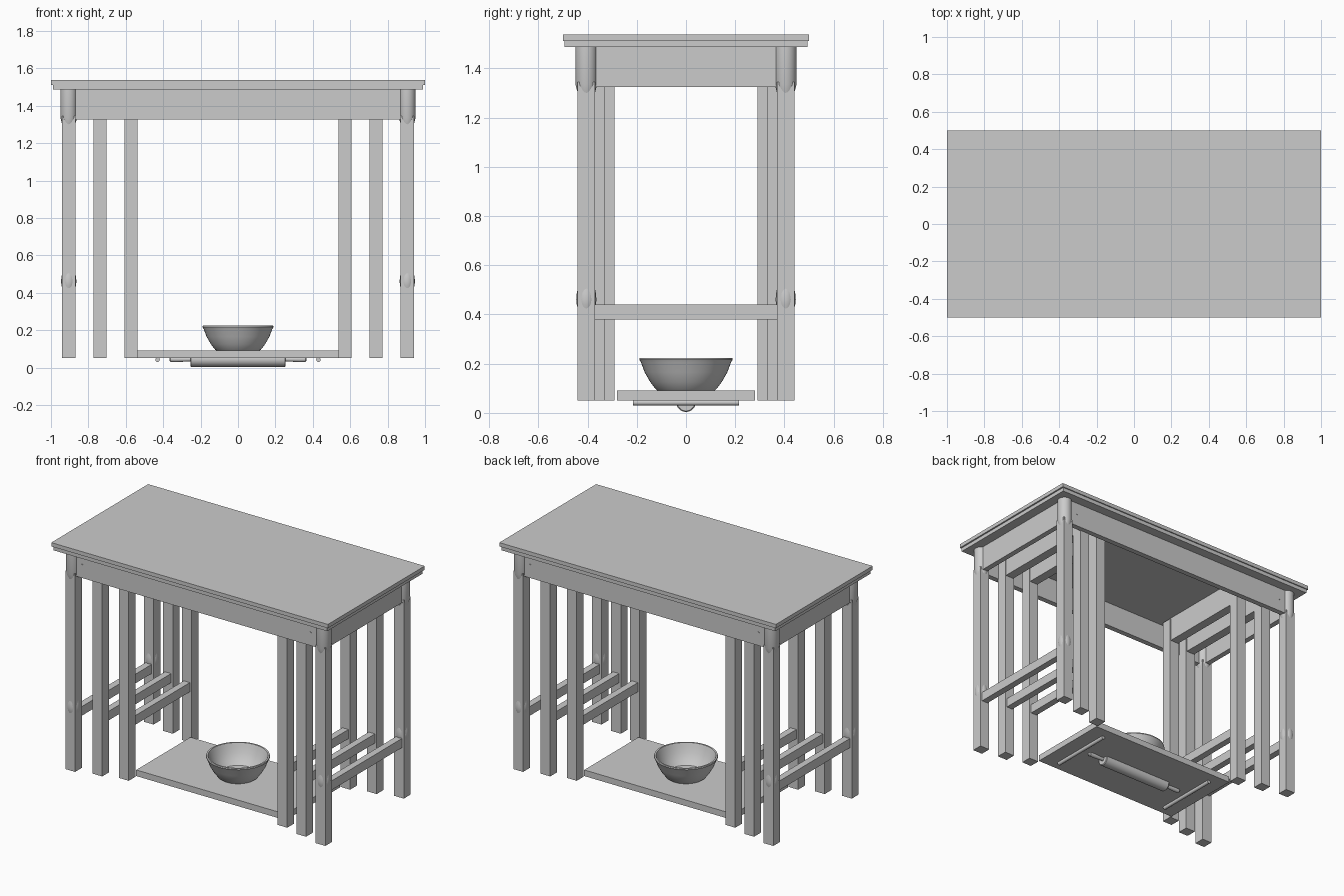
import bpy, math

if "Cube" in bpy.data.objects:
    bpy.data.objects.remove(bpy.data.objects["Cube"])

def box(name, x0, x1, y0, y1, z0, z1):
    bpy.ops.mesh.primitive_cube_add(size=1, location=((x0+x1)/2, (y0+y1)/2, (z0+z1)/2))
    o = bpy.context.object
    o.name = name
    o.scale = (x1-x0, y1-y0, z1-z0)
    bpy.ops.object.transform_apply(location=False, rotation=False, scale=True)
    return o

def lathe(name, profile, loc, rot=(0, 0, 0), n=32):
    """Revolve (radius, height) points round the local z axis."""
    verts = [(r*math.cos(2*math.pi*i/n), r*math.sin(2*math.pi*i/n), h)
             for r, h in profile for i in range(n)]
    faces = [(k*n+i, k*n+(i+1) % n, (k+1)*n+(i+1) % n, (k+1)*n+i)
             for k in range(len(profile)-1) for i in range(n)]
    last = (len(profile)-1)*n
    faces += [tuple(reversed(range(n))), tuple(range(last, last+n))]
    me = bpy.data.meshes.new(name)
    me.from_pydata(verts, [], faces)
    o = bpy.data.objects.new(name, me)
    bpy.context.collection.objects.link(o)
    o.location, o.rotation_euler = loc, rot
    bpy.ops.object.select_all(action='DESELECT')
    o.select_set(True)
    bpy.context.view_layer.objects.active = o
    bpy.ops.object.shade_smooth_by_angle(angle=math.radians(35))
    return o

# Table top in two layers
box("tabletop", -1, 1, -.5, .5, 1.512, 1.537)
box("tabletop_underlayer", -.99, .99, -.493, .493, 1.487, 1.512)

# Aprons with dowel pegs
for s, side in ((-1, "front"), (1, "back")):
    ya, yb = sorted((s*.43, s*.395))
    box(side+"_apron", -.89, .89, ya, yb, 1.325, 1.487)
    for x in (-.825, .825):
        lathe("apron_peg", [(.006, -.002), (.006, .002)], (x, s*.431, 1.41),
              (math.pi/2, 0, 0), 12)
for s, side in ((-1, "left"), (1, "right")):
    xa, xb = sorted((s*.925, s*.89))
    box(side+"_apron", xa, xb, -.40, .40, 1.325, 1.487)

# Three nested leg frames on each side: (x centre, y centre)
H = .035
for k, (lx, ly) in enumerate(((.905, .405), (.737, .365), (.573, .325))):
    kind = ("outer", "middle", "inner")[k]
    for sx in (-1, 1):
        x = sx*lx
        for sy in (-1, 1):
            y = sy*ly
            box(kind+"_leg", x-H, x+H, y-H, y+H, .05, 1.345 if k == 0 else 1.48)
            if k == 0:
                # Round leg head and the swelling at the stretcher joint
                lathe("leg_head", [(.035, 1.30), (.0445, 1.335), (.0445, 1.487)], (x, y, 0))
                lathe("leg_swelling", [(.034, .42), (.039, .44), (.041, .46),
                                       (.039, .485), (.034, .51)], (x, y, 0))
        box(kind+"_stretcher", x-.022, x+.022, -ly+.03, ly-.03, .38, .44)
        if k:
            box(kind+"_cross_beam", x-.03, x+.03, -ly+.03, ly-.03, 1.325, 1.485)

# Low shelf of four planks
for i in range(4):
    y = -.28 + .14*i
    box("shelf_plank", -.54, .54, y, y+.14, .05, .09)

# Round battens and rolling pin under the shelf
for x in (-.43, .43):
    lathe("shelf_batten", [(.012, -.215), (.012, .215)], (x, 0, .042), (math.pi/2, 0, 0), 16)
lathe("rolling_pin", [(.010, -.365), (.014, -.36), (.015, -.33), (.011, -.26), (.011, -.255),
                      (.036, -.255), (.04, -.25), (.04, .25), (.036, .255), (.011, .255),
                      (.011, .26), (.015, .33), (.014, .36), (.010, .365)],
      (0, 0, .044), (0, math.pi/2, 0))

# Bowl on the shelf
lathe("bowl", [(.115, .09), (.122, .095), (.145, .125), (.168, .165), (.183, .205), (.19, .217),
               (.188, .224), (.178, .224), (.171, .205), (.157, .168), (.134, .13),
               (.112, .105), (.02, .10)], (0, 0, 0), n=48)
